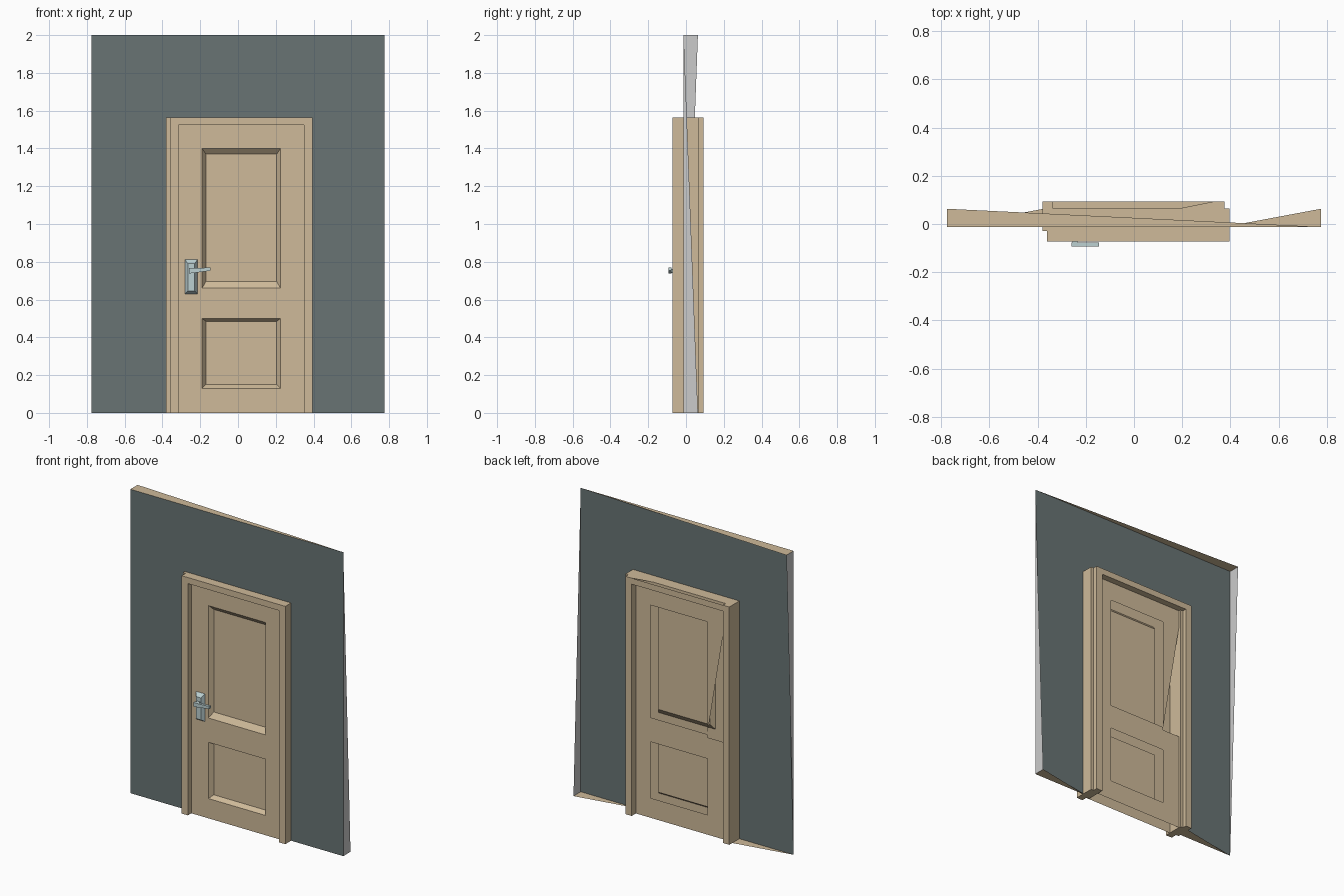
import bpy
import bmesh

if "Cube" in bpy.data.objects:
    bpy.data.objects.remove(bpy.data.objects["Cube"])


def material(name, rgb):
    m = bpy.data.materials.new(name)
    m.diffuse_color = (*rgb, 1)
    m.use_nodes = True
    m.node_tree.nodes["Principled BSDF"].inputs["Base Color"].default_value = m.diffuse_color
    return m


WOOD = material("wood", (0.62, 0.49, 0.32))
PAINT = material("wall_paint", (0.14, 0.175, 0.175))
METAL = material("metal", (0.50, 0.63, 0.64))


def polys(name, faces, mat=None):
    """Mesh from loose polygons given as point lists."""
    bm = bmesh.new()
    for f in faces:
        bm.faces.new([bm.verts.new(p) for p in f])
    bmesh.ops.remove_doubles(bm, verts=bm.verts, dist=0.0005)
    me = bpy.data.meshes.new(name)
    bm.to_mesh(me)
    bm.free()
    ob = bpy.data.objects.new(name, me)
    bpy.context.collection.objects.link(ob)
    if mat:
        me.materials.append(mat)
    return ob


def rect(x0, x1, z0, z1, y):
    """Upright rectangle facing -y."""
    return [(x0, y, z0), (x1, y, z0), (x1, y, z1), (x0, y, z1)]


def bridge(a, b):
    """Side quads between two loops."""
    n = len(a)
    return [[a[(i + 1) % n], a[i], b[i], b[(i + 1) % n]] for i in range(n)]


def solid(name, front, back, mat):
    return polys(name, [front, back[::-1]] + bridge(front, back), mat)


def box(name, x0, x1, y0, y1, z0, z1, mat):
    return solid(name, rect(x0, x1, z0, z1, y0), rect(x0, x1, z0, z1, y1), mat)


# Wall sheet around the doorway
W, F, B, H = 0.775, -0.012, 0.063, 2.0
TOP = 1.565
polys("wall", [rect(-W, -0.375, 0, TOP, F), rect(0.375, W, 0, TOP, F),
               [(-W, F, TOP), (-0.375, F, TOP), (0.375, F, TOP), (W, F, TOP), (W, F, H), (-W, F, H)]], PAINT)

# Open triangular returns on the wall's edges
polys("wall_side_edges", [[(W, F, 0), (W, B, 0), (W, F, H)],
                          [(-W, F, 0), (-W, F, H), (-W, B, H)]])
polys("wall_top_bottom_edges", [[(-W, F, H), (W, F, H), (-W, B, H)],
                                [(0.375, F, 0), (W, B, 0), (W, F, 0)],
                                [(-W, F, 0), (-0.375, B, 0), (-0.375, F, 0)]], WOOD)

# Front casing and the slightly shifted back casing
HEAD = 1.525
for side, x in (("left", -0.36), ("right", 0.35)):
    box("front_casing_" + side, x, x + 0.045, -0.072, 0.065, 0, TOP, WOOD)
for side, x in (("left", -0.38), ("right", 0.33)):
    box("back_casing_" + side, x, x + 0.045, -0.03, 0.093, 0, TOP, WOOD)
box("front_casing_head", -0.315, 0.35, -0.072, 0.065, HEAD, TOP, WOOD)
yb = 0.093
polys("back_casing_head", [rect(-0.335, 0.33, HEAD, TOP, yb)[::-1],
                           [(-0.335, 0.065, HEAD), (-0.335, yb, HEAD), (0.33, yb, HEAD), (0.33, 0.065, HEAD)],
                           [(0.19, 0.065, TOP), (0.33, 0.065, TOP), (0.33, yb, TOP)]], WOOD)

# Door leaf front with two recessed panels
LEAF = -0.036
xs = [-0.315, -0.19, 0.225, 0.35]
zs = [0, 0.13, 0.50, 0.66, 1.40, HEAD]
recess = {1: (0.15, 0.485), 3: (0.695, 1.37)}
faces = []
for i in range(3):
    for j in range(5):
        outer = rect(xs[i], xs[i + 1], zs[j], zs[j + 1], LEAF)
        if i == 1 and j in recess:
            inner = rect(-0.17, 0.205, *recess[j], LEAF + 0.027)
            faces += bridge(outer, inner) + [inner]
        else:
            faces.append(outer)
polys("door_leaf_front", faces, WOOD)

# Door leaf back: open frame with a gap beside the handle
y = 0.05
L, R = -0.335, 0.33
back = [rect(0.225, R, 0, HEAD, y), rect(-0.19, 0.225, 1.40, HEAD, y),
        rect(-0.19, 0.225, 0.50, 0.66, y), rect(-0.19, 0.225, 0, 0.13, y),
        rect(L, -0.19, 0, 0.64, y),
        [(L, y, HEAD), (-0.19, y, 0.66), (-0.19, y, 1.40), (-0.19, y, HEAD)]]
polys("door_leaf_back", [f[::-1] for f in back], WOOD)

# Handle: tapered plate, stem and lever
plate_base = rect(-0.28, -0.215, 0.63, 0.812, LEAF)
plate_face = rect(-0.266, -0.229, 0.645, 0.79, -0.058)
polys("handle_plate", [plate_face] + bridge(plate_face, plate_base), METAL)
box("handle_stem", -0.256, -0.234, -0.08, -0.055, 0.741, 0.763, METAL)


def lever(y):
    return [(-0.26, y, 0.738), (-0.225, y, 0.742), (-0.145, y, 0.753),
            (-0.145, y, 0.77), (-0.225, y, 0.766), (-0.26, y, 0.766)]


solid("handle_lever", lever(-0.093), lever(-0.076), METAL)
